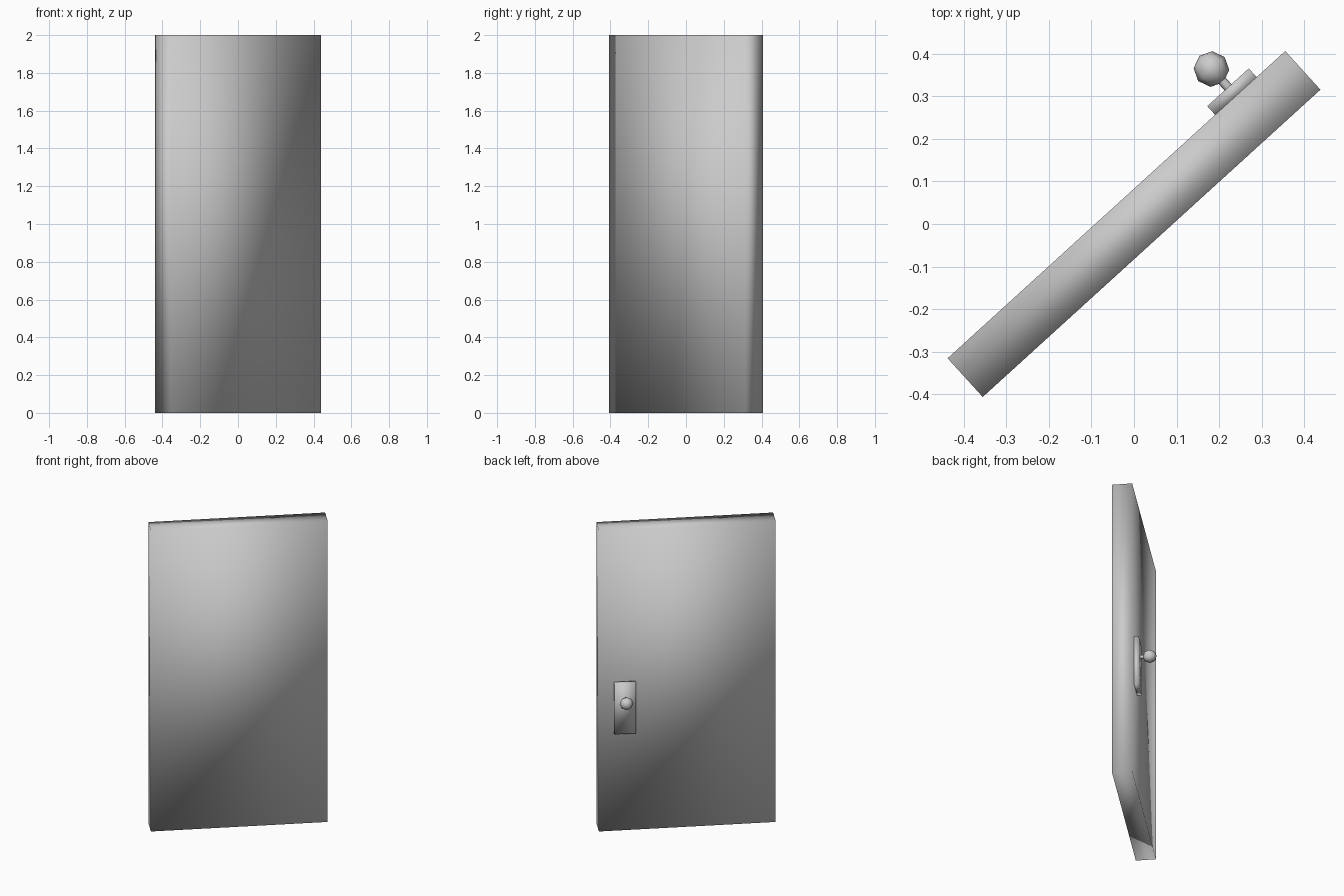
import bpy
from math import radians, pi
from mathutils import Matrix

if "Cube" in bpy.data.objects:
    bpy.data.objects.remove(bpy.data.objects["Cube"])

# Door frame: local x runs along the door, local y points out of the handle side
ROT = Matrix.Rotation(radians(42.3), 4, 'Z')
KNOB_X, KNOB_Z = 0.38, 0.88


def finish(name, local):
    """Name the part, turn it with the door and shade it smooth."""
    ob = bpy.context.object
    ob.name = name
    ob.data.transform(ROT @ local)
    for p in ob.data.polygons:
        p.use_smooth = True
    return ob


def box(name, centre, size):
    bpy.ops.mesh.primitive_cube_add(size=1)
    return finish(name, Matrix.Translation(centre) @ Matrix.Diagonal((*size, 1)))


# Door slab
box("door_panel", (0, 0, 1), (1.074, 0.123, 2))

# Handle plate on the back face
box("handle_plate", (KNOB_X, 0.073, 0.82), (0.132, 0.032, 0.336))

# Knob stem and low-poly knob, both with their axis out of the door
OUT = Matrix.Rotation(-pi / 2, 4, 'X')
bpy.ops.mesh.primitive_cylinder_add(vertices=8, radius=0.011, depth=0.04)
stem = finish("knob_stem", Matrix.Translation((KNOB_X, 0.1, KNOB_Z)) @ OUT)
bpy.ops.object.shade_smooth_by_angle(angle=radians(50))

bpy.ops.mesh.primitive_uv_sphere_add(segments=8, ring_count=4, radius=0.042)
finish("door_knob", Matrix.Translation((KNOB_X, 0.147, KNOB_Z)) @ OUT)
